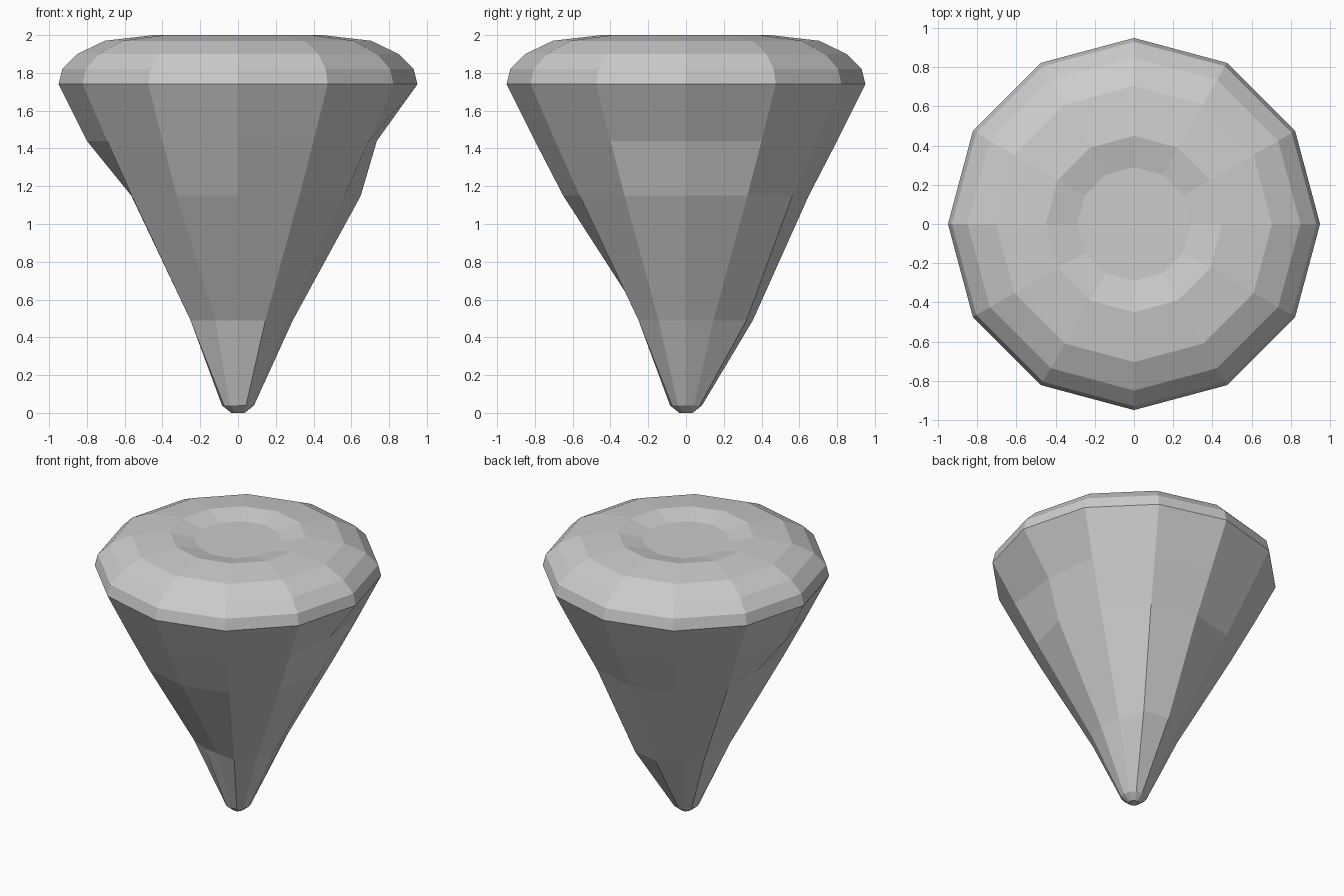
import bpy, bmesh
from math import sin, cos, radians

if "Cube" in bpy.data.objects:
    bpy.data.objects.remove(bpy.data.objects["Cube"])

SIDES = 12

# Lathe profile (radius, height) from the blunt tip up to the sunken centre of the cap
profile = [(0.035, 0.0), (0.085, 0.04), (0.29, 0.49), (0.65, 1.15), (0.80, 1.44),
           (0.95, 1.74), (0.93, 1.82), (0.85, 1.90), (0.705, 1.97), (0.45, 2.0),
           (0.29, 1.965)]

# Chips and bumps in the stone: (ring, angle) -> radius
chips = {(2, 60): 0.37, (2, 90): 0.354, (2, 180): 0.245, (2, 240): 0.24,
         (2, 270): 0.225, (3, 180): 0.565, (4, 0): 0.735}

bm = bmesh.new()
rings = []
for i, (radius, z) in enumerate(profile):
    ring = []
    for k in range(SIDES):
        deg = k * 360 // SIDES
        r = chips.get((i, deg), radius)
        ring.append(bm.verts.new((r * cos(radians(deg)), r * sin(radians(deg)), z)))
    rings.append(ring)

# Side faces between neighbouring rings
for low, high in zip(rings, rings[1:]):
    for k in range(SIDES):
        n = (k + 1) % SIDES
        bm.faces.new((low[k], low[n], high[n], high[k]))

# Tip and cap centre
bm.faces.new(rings[0][::-1])
bm.faces.new(rings[-1])

mesh = bpy.data.meshes.new("stone_spike")
bm.to_mesh(mesh)
bm.free()
obj = bpy.data.objects.new("stone_spike", mesh)
bpy.context.collection.objects.link(obj)
